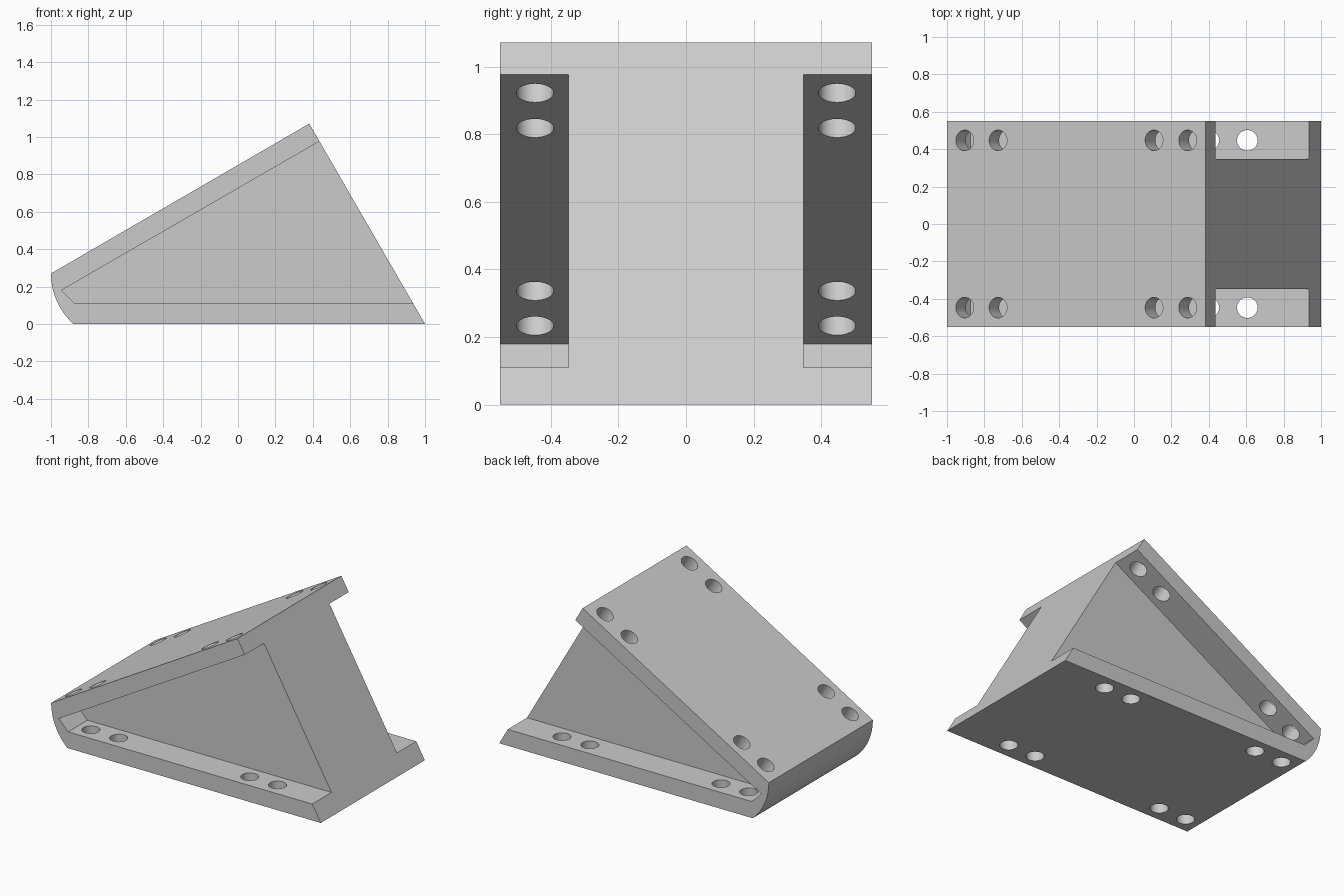
import bpy, bmesh, math
from mathutils import Matrix, Vector

if "Cube" in bpy.data.objects:
    bpy.data.objects.remove(bpy.data.objects["Cube"])

grey = bpy.data.materials.new("light grey")
grey.diffuse_color = (0.6, 0.6, 0.6, 1)
grey.use_nodes = True
grey.node_tree.nodes["Principled BSDF"].inputs["Base Color"].default_value = grey.diffuse_color


def prism(name, profile, y0, y1):
    """Extrude an x-z profile from y0 to y1."""
    bm = bmesh.new()
    face = bm.faces.new([bm.verts.new((x, y0, z)) for x, z in profile])
    ext = bmesh.ops.extrude_face_region(bm, geom=[face])["geom"]
    bmesh.ops.translate(bm, vec=(0, y1 - y0, 0),
                        verts=[v for v in ext if isinstance(v, bmesh.types.BMVert)])
    bmesh.ops.recalc_face_normals(bm, faces=bm.faces)
    return finish(name, bm)


def rod(name, start, axis, length, radius=0.055):
    """Cylinder from start along axis."""
    bm = bmesh.new()
    axis = Vector(axis).normalized()
    turn = axis.to_track_quat('Z', 'Y').to_matrix().to_4x4()
    mat = Matrix.Translation(Vector(start) + axis * length / 2) @ turn
    bmesh.ops.create_cone(bm, cap_ends=True, segments=48, radius1=radius,
                          radius2=radius, depth=length, matrix=mat)
    return finish(name, bm)


def finish(name, bm):
    mesh = bpy.data.meshes.new(name)
    bm.to_mesh(mesh)
    bm.free()
    mesh.materials.append(grey)
    ob = bpy.data.objects.new(name, mesh)
    bpy.context.collection.objects.link(ob)
    return ob


# Wedge body with a rounded nose
R, n = 0.364, 20
end = math.asin(0.27 / R)
nose = [(-1 + R - R * math.cos(end * i / n), 0.27 - R * math.sin(end * i / n))
        for i in range(n + 1)]
body = prism("wedge_bracket", nose + [(1, 0), (0.381, 1.071)], -0.551, 0.551)

cutters = []
slope = math.tan(math.radians(30))
pocket = [(-0.944, 0.18), (-0.874, 0.11), (1.3, 0.11),
          (1.3, 0.18 + 2.244 * slope)]
for side in (-1, 1):
    # Side pocket, leaving the central web and two plates
    cutters.append(prism("pocket_cutter", pocket, side * 0.347, side * 0.7))
    # Bolt holes square to the sloping plate
    for x in (-0.905, -0.727, 0.107, 0.287):
        out = Vector((-0.5, 0, math.sqrt(0.75)))
        top = Vector((x, side * 0.447, 0.27 + (x + 1) * 0.58))
        cutters.append(rod("slope_hole_cutter", top + out * 0.06, -out, 0.19))
    # Bolt holes in the base plate
    for x in (-0.778, -0.572, 0.40, 0.606):
        cutters.append(rod("base_hole_cutter", (x, side * 0.447, -0.05), (0, 0, 1), 0.18))

bpy.context.view_layer.objects.active = body
body.select_set(True)
for cutter in cutters:
    cutter.hide_render = True
    mod = body.modifiers.new("cut", 'BOOLEAN')
    mod.operation = 'DIFFERENCE'
    mod.solver = 'EXACT'
    mod.object = cutter
    bpy.ops.object.modifier_apply(modifier=mod.name)
    bpy.data.objects.remove(cutter)

bpy.ops.object.shade_smooth_by_angle(angle=math.radians(25))
